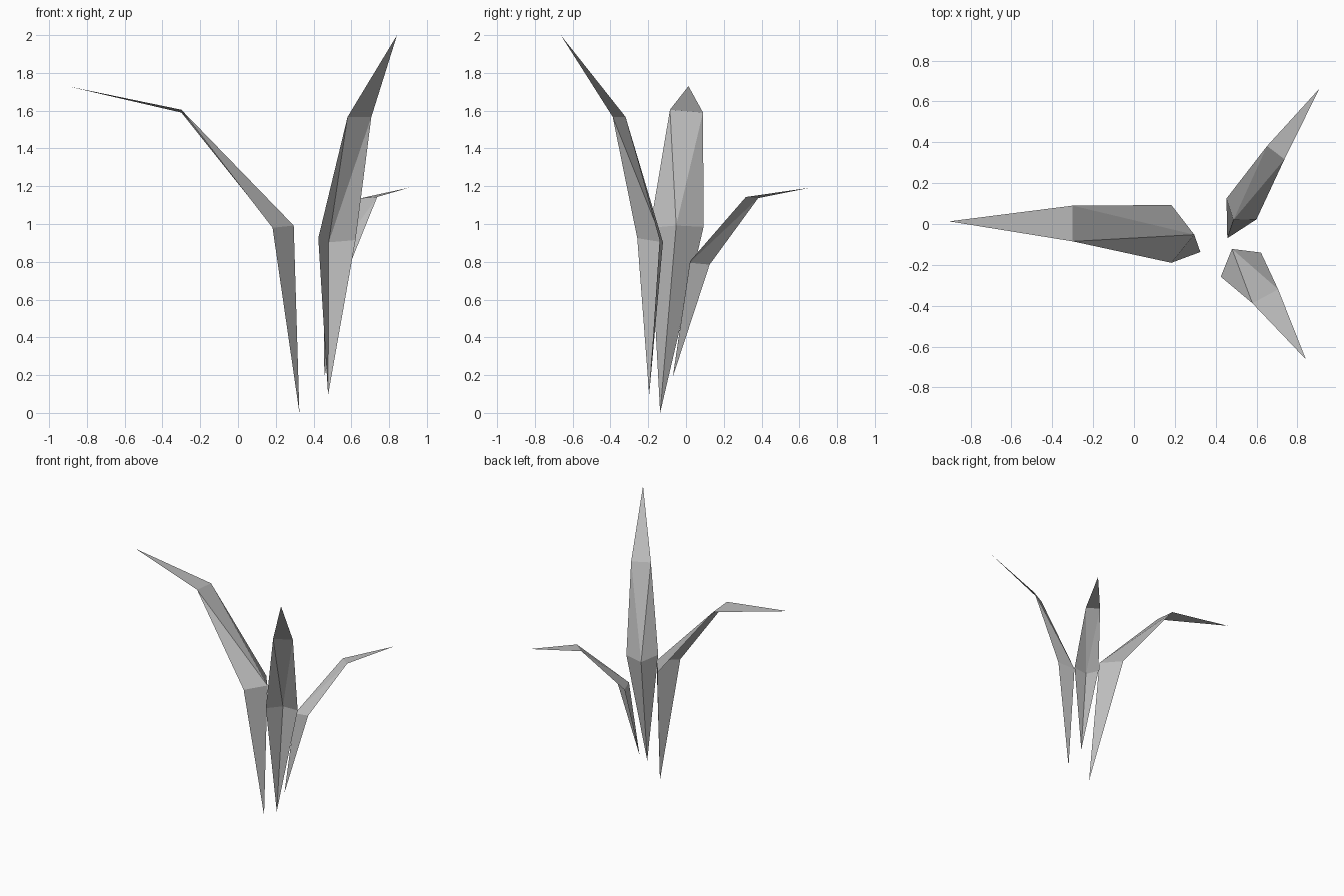
import bpy
import bmesh

# Remove the default cube
default_cube = bpy.data.objects.get("Cube")
if default_cube:
    bpy.data.objects.remove(default_cube, do_unlink=True)


def make_material(name, colour):
    material = bpy.data.materials.new(name)
    material.use_nodes = True
    material.diffuse_color = colour
    shader = next(node for node in material.node_tree.nodes if node.type == 'BSDF_PRINCIPLED')
    shader.inputs["Base Color"].default_value = colour
    return material


def make_blade(name, root, edge_a, ridge, edge_b, bend_a, bend_b, tip, material):
    """Open folded leaf: a V-shaped stem that flattens at the bend and ends in a point."""
    bm = bmesh.new()
    root, edge_a, ridge, edge_b, bend_a, bend_b, tip = [
        bm.verts.new(point) for point in (root, edge_a, ridge, edge_b, bend_a, bend_b, tip)]
    # Folded lower stem
    bm.faces.new((root, ridge, edge_a))
    bm.faces.new((root, edge_b, ridge))
    # Middle section, where the fold opens out
    bm.faces.new((edge_a, ridge, bend_a))
    bm.faces.new((ridge, bend_b, bend_a))
    bm.faces.new((ridge, edge_b, bend_b))
    # Drooping point
    bm.faces.new((bend_a, bend_b, tip))

    mesh = bpy.data.meshes.new(name)
    bm.to_mesh(mesh)
    bm.free()
    mesh.materials.append(material)
    blade = bpy.data.objects.new(name, mesh)
    bpy.context.collection.objects.link(blade)
    return blade


grey = make_material("plain grey", (0.5, 0.5, 0.5, 1))

# Long blade leaning to the right side
make_blade("long_grass_blade",
           root=(0.325, -0.137, 0),
           edge_a=(0.183, 0.093, 0.985), ridge=(0.295, -0.052, 0.992), edge_b=(0.183, -0.19, 0.98),
           bend_a=(-0.3, 0.09, 1.59), bend_b=(-0.3, -0.085, 1.605),
           tip=(-0.905, 0.013, 1.73), material=grey)

# Tall blade leaning to the front
make_blade("tall_grass_blade",
           root=(0.477, -0.195, 0.095),
           edge_a=(0.425, -0.258, 0.925), ridge=(0.48, -0.122, 0.903), edge_b=(0.622, -0.14, 0.915),
           bend_a=(0.58, -0.388, 1.567), bend_b=(0.706, -0.32, 1.567),
           tip=(0.842, -0.663, 2), material=grey)

# Short blade leaning to the back
make_blade("short_grass_blade",
           root=(0.457, -0.07, 0.19),
           edge_a=(0.6, 0.023, 0.805), ridge=(0.487, 0.02, 0.795), edge_b=(0.453, 0.125, 0.785),
           bend_a=(0.737, 0.317, 1.143), bend_b=(0.652, 0.382, 1.137),
           tip=(0.908, 0.663, 1.193), material=grey)
